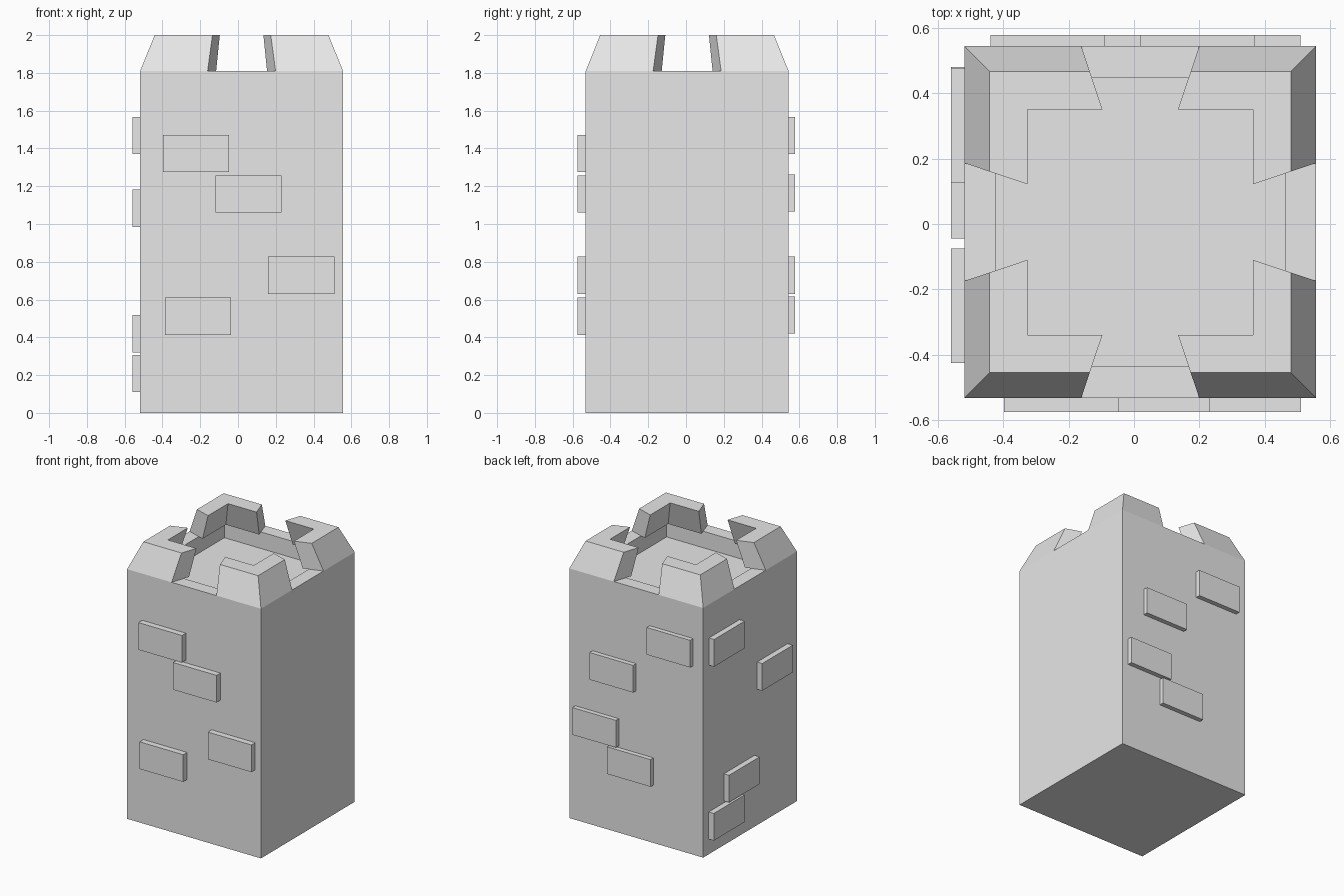
import bpy
import bmesh
from mathutils import Matrix, Vector

default = bpy.data.objects.get("Cube")
if default:
    bpy.data.objects.remove(default, do_unlink=True)

CX, CY = 0.019, 0.006      # tower axis
HALF, INNER = 0.537, 0.402  # outer wall and rim inner half widths
NOTCH = 0.18               # half width of each battlement gap
RIM, TOP, FLOOR = 1.81, 2.0, 1.69
TAPER = 0.857
BRICK_W, BRICK_H = 0.35, 0.197

stone = bpy.data.materials.new("pale_stone")
stone.use_nodes = True
grey = (0.8, 0.8, 0.8, 1.0)
stone.diffuse_color = grey
stone.node_tree.nodes["Principled BSDF"].inputs["Base Color"].default_value = grey


def finish(name, bm):
    bmesh.ops.recalc_face_normals(bm, faces=bm.faces)
    mesh = bpy.data.meshes.new(name)
    bm.to_mesh(mesh)
    bm.free()
    mesh.materials.append(stone)
    obj = bpy.data.objects.new(name, mesh)
    bpy.context.collection.objects.link(obj)
    return obj


def box(name, low, high):
    low, high = Vector(low), Vector(high)
    bm = bmesh.new()
    size = Matrix.Diagonal((high - low).to_4d())
    bmesh.ops.create_cube(bm, size=1, matrix=Matrix.Translation((low + high) / 2) @ size)
    return finish(name, bm)


# Tower body with a sunken roof floor
bm = bmesh.new()
bmesh.ops.create_cube(bm, size=1, matrix=Matrix.Translation((CX, CY, RIM / 2))
                      @ Matrix.Diagonal((2 * HALF, 2 * HALF, RIM, 1)))
roof = max(bm.faces, key=lambda f: f.calc_center_median().z)
bmesh.ops.inset_region(bm, faces=[roof], thickness=HALF - INNER)
# a second, zero-width inset gives the recess its upright walls
bmesh.ops.inset_region(bm, faces=[roof], thickness=0)
for v in roof.verts:
    v.co.z = FLOOR
finish("tower_body", bm)

# Four L-shaped corner battlements, narrowing towards the tower axis
inner_notch = NOTCH * INNER / HALF
outline = [(NOTCH, HALF), (HALF, HALF), (HALF, NOTCH),
           (INNER, inner_notch), (INNER, INNER), (inner_notch, INNER)]
corners = ["back_left", "back_right", "front_right", "front_left"]
for i, corner in enumerate(corners):
    bm = bmesh.new()
    low = [bm.verts.new((x, y, RIM)) for x, y in outline]
    high = [bm.verts.new((x * TAPER, y * TAPER, TOP)) for x, y in outline]
    bm.faces.new(low)
    bm.faces.new(high)
    for a in range(len(outline)):
        b = (a + 1) % len(outline)
        bm.faces.new((low[a], low[b], high[b], high[a]))
    turn = Matrix.Rotation(i * 1.5707963, 4, "Z")
    bmesh.ops.transform(bm, matrix=Matrix.Translation((CX, CY, 0)) @ turn, verts=bm.verts)
    finish(corner + "_battlement", bm)

# Raised bricks: (start along the wall, bottom height)
front = [(-0.397, 1.275), (-0.12, 1.06), (0.16, 0.63), (-0.387, 0.413)]
back = [(-0.438, 1.37), (0.02, 1.066), (0.158, 0.63), (-0.12, 0.42)]
right = [(0.126, 1.37), (-0.425, 0.985), (-0.045, 0.32), (0.13, 0.11)]
for i, (x, z) in enumerate(front):
    box(f"front_brick_{i + 1}", (x, CY - HALF - 0.044, z),
        (x + BRICK_W, CY - HALF + 0.02, z + BRICK_H))
for i, (x, z) in enumerate(back):
    box(f"back_brick_{i + 1}", (x, CY + HALF - 0.02, z),
        (x + BRICK_W, CY + HALF + 0.034, z + BRICK_H))
for i, (y, z) in enumerate(right):
    box(f"right_brick_{i + 1}", (CX - HALF - 0.041, y, z),
        (CX - HALF + 0.02, y + BRICK_W, z + BRICK_H))
